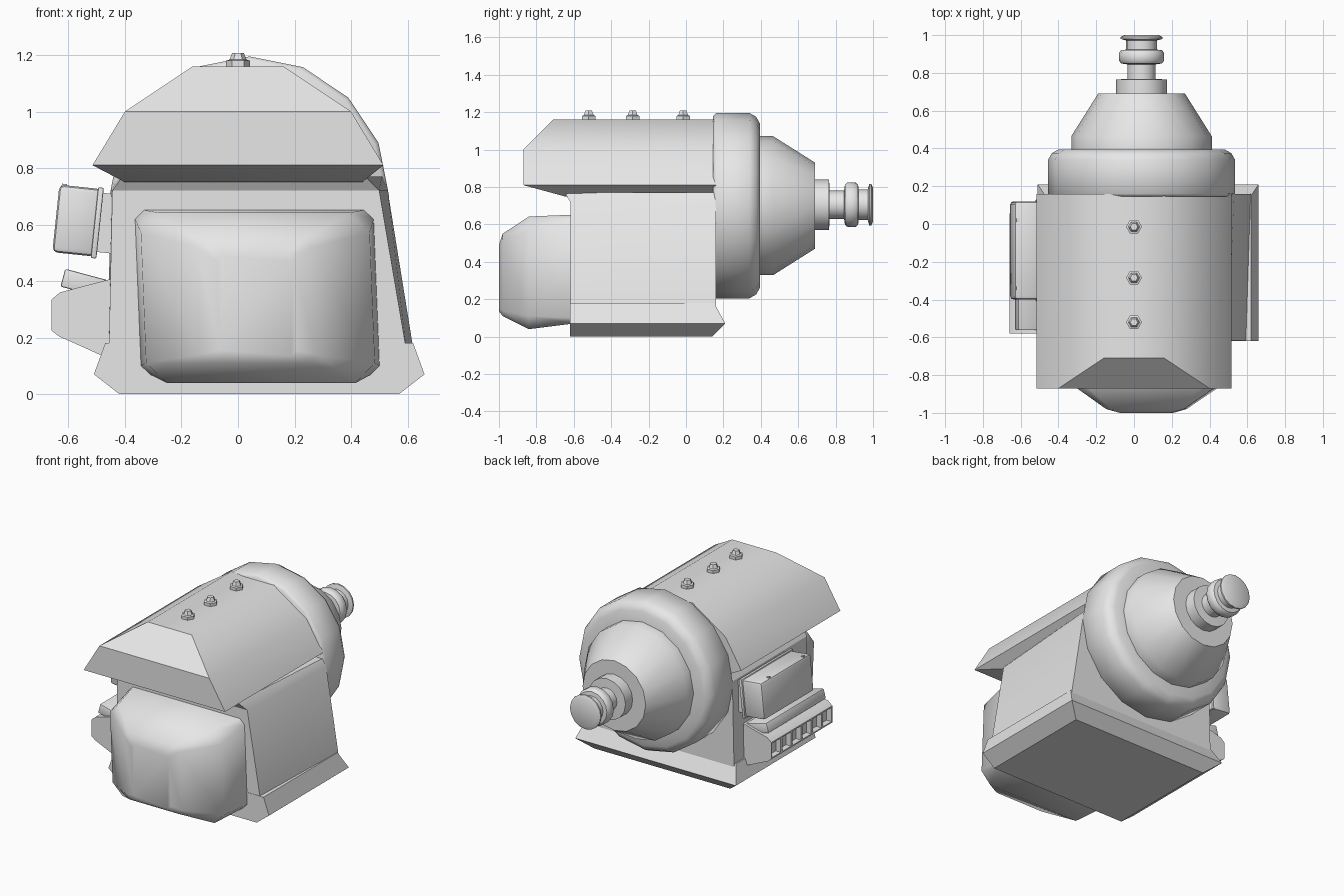
import bpy, bmesh, math
from math import sin, cos, pi, radians

if "Cube" in bpy.data.objects:
    bpy.data.objects.remove(bpy.data.objects["Cube"], do_unlink=True)

grey = bpy.data.materials.new("plain_grey")
grey.use_nodes = True
grey.diffuse_color = (0.8, 0.8, 0.8, 1)
grey.node_tree.nodes["Principled BSDF"].inputs["Base Color"].default_value = (0.8, 0.8, 0.8, 1)


def finish(name, bm, angle=35):
    bmesh.ops.recalc_face_normals(bm, faces=bm.faces)
    mesh = bpy.data.meshes.new(name)
    bm.to_mesh(mesh)
    bm.free()
    mesh.materials.append(grey)
    ob = bpy.data.objects.new(name, mesh)
    bpy.context.collection.objects.link(ob)
    bpy.ops.object.select_all(action='DESELECT')
    ob.select_set(True)
    bpy.context.view_layer.objects.active = ob
    bpy.ops.object.shade_smooth_by_angle(angle=radians(angle))
    return ob


def loft(rings):
    """Skin a list of matching point loops and cap both ends."""
    bm = bmesh.new()
    loops = [[bm.verts.new(p) for p in ring] for ring in rings]
    n = len(loops[0])
    for a, b in zip(loops, loops[1:]):
        for i in range(n):
            j = (i + 1) % n
            bm.faces.new((a[i], a[j], b[j], b[i]))
    bm.faces.new(loops[0])
    bm.faces.new(loops[-1])
    return bm


def slab(z, x0, x1, y0, y1, skew0=0, skew1=0):
    """Horizontal rectangle whose back corners may shift sideways."""
    return [(x0, y0, z), (x1, y0, z), (x1 + skew1, y1, z), (x0 + skew0, y1, z)]


def chamfered(y, x0, x1, z0, z1, c):
    """Upright rectangle with cut corners, leaning slightly with height."""
    pts = [(x0 + c, z0), (x1 - c, z0), (x1, z0 + c), (x1, z1 - c),
           (x1 - c, z1), (x0 + c, z1), (x0, z1 - c), (x0, z0 + c)]
    return [(x - 0.04 * (z - 0.35), y, z) for x, z in pts]


def lathe(name, profile, centre, axis, sides, angle=35):
    """Turn (height, radius) pairs about the y or z axis."""
    cx, cy, cz = centre
    rings = []
    for h, r in profile:
        ring = []
        for i in range(sides):
            u, v = r * cos(2 * pi * i / sides), r * sin(2 * pi * i / sides)
            ring.append((cx + u, cy + h, cz + v) if axis == 'y' else (cx + u, cy + v, cz + h))
        rings.append(ring)
    return finish(name, loft(rings), angle)


def box(name, centre, size, tilt, bevel):
    bm = bmesh.new()
    bmesh.ops.create_cube(bm, size=1)
    bmesh.ops.scale(bm, vec=size, verts=bm.verts)
    if bevel:
        bmesh.ops.bevel(bm, geom=bm.edges[:], offset=bevel, segments=2, profile=0.5, affect='EDGES')
    ob = finish(name, bm, 40)
    ob.location = centre
    ob.rotation_euler = (0, radians(tilt), 0)
    return ob


# Base plinth
finish("base", loft([slab(0, -0.42, 0.57, -0.62, 0.14),
                     slab(0.07, -0.51, 0.66, -0.62, 0.21),
                     slab(0.18, -0.47, 0.62, -0.62, 0.15)]), 25)

# Main body with sloping walls
finish("body", loft([slab(0.15, -0.457, 0.597, -0.618, 0.16, -0.005, 0.025),
                     slab(0.72, -0.445, 0.5, -0.618, 0.16, -0.005, 0.03),
                     slab(0.77, -0.41, 0.45, -0.65, 0.16, -0.01, 0.06)]), 30)

# Overhanging roof: under-rim, lower rim and sloped-front crown
half = [(0.515, 0.81), (0.4, 1.0), (0.16, 1.16)]
section = [(-x, z) for x, z in half] + [(x, z) for x, z in reversed(half)]
bm = loft([[(x, -0.71 if z > 1.1 else -0.87, z) for x, z in section],
           [(x, 0.16, z) for x, z in section]])
rim = [f for f in bm.faces if all(v.co.z < 0.9 for v in f.verts)]
under = bmesh.ops.extrude_face_region(bm, geom=rim)
bmesh.ops.delete(bm, geom=rim, context='FACES_ONLY')
for v in [g for g in under["geom"] if isinstance(g, bmesh.types.BMVert)]:
    v.co.z = 0.75
    v.co.x = 0.44 if v.co.x > 0 else -0.4
    if v.co.y < 0:
        v.co.y = -0.65
front = [f for f in bm.faces if len(f.verts) == 6 and f.calc_center_median().y < 0]
for f in front:
    # Split the front into an upright band and a sloping top
    corner = [v for v in f.verts if 0.9 < v.co.z < 1.1]
    bmesh.utils.face_split(f, corner[0], corner[1])
finish("roof", bm, 36)

# Bulging front box
finish("front_bulge", loft([chamfered(-0.60, -0.355, 0.492, 0.07, 0.652, 0.03),
                            chamfered(-0.84, -0.335, 0.475, 0.04, 0.642, 0.07),
                            chamfered(-0.98, -0.14, 0.27, 0.11, 0.55, 0.03),
                            chamfered(-1.0, -0.07, 0.2, 0.135, 0.49, 0.02)]), 50)

# Rear collar, cone and stepped nozzle
AXIS = (0.04, 0, 0.7)
lathe("rear_collar", [(0.145, 0.48), (0.16, 0.495), (0.34, 0.495), (0.375, 0.475),
                      (0.395, 0.44), (0.395, 0.3)], AXIS, 'y', 16, 50)
lathe("rear_cone", [(0.38, 0.372), (0.465, 0.372), (0.69, 0.23)], AXIS, 'y', 16)
lathe("nozzle", [(0.67, 0.135), (0.765, 0.135), (0.768, 0.075), (0.845, 0.075),
                 (0.85, 0.108), (0.865, 0.12), (0.905, 0.12), (0.92, 0.108),
                 (0.923, 0.082), (0.972, 0.082), (0.98, 0.112), (0.99, 0.112),
                 (1.0, 0.09)], (0.04, 0, 0.705), 'y', 16, 40)

# Roof studs
for i, y in enumerate((-0.52, -0.285, -0.015)):
    lathe("roof_stud_%d" % (i + 1), [(-0.01, 0.042), (0.02, 0.042), (0.024, 0.03), (0.048, 0.02)],
          (0, y, 1.16), 'z', 6, 30)

# Upper side box on its mount
box("upper_mount", (-0.465, -0.14, 0.605), (0.09, 0.48, 0.21), 6, 0)
box("upper_backplate", (-0.498, -0.14, 0.606), (0.02, 0.54, 0.252), 6, 0.005)
box("upper_box", (-0.57, -0.14, 0.614), (0.15, 0.52, 0.24), 6, 0.018)
for i, y in enumerate((-0.34, 0.02)):
    box("upper_rivet_%d" % (i + 1), (-0.615, y, 0.738), (0.018, 0.018, 0.012), 6, 0)

# Lower side vent housing with a row of six recesses
outline = [(-0.44, 0.14), (-0.49, 0.14), (-0.635, 0.205), (-0.66, 0.225),
           (-0.66, 0.335), (-0.63, 0.36), (-0.44, 0.41)]
SLOTS = 6
bm = loft([[(x, 0.055 - 0.635 * i / SLOTS, z) for x, z in outline] for i in range(SLOTS + 1)])
bmesh.ops.recalc_face_normals(bm, faces=bm.faces)
slots = [f for f in bm.faces if all(v.co.x < -0.655 for v in f.verts)]
bmesh.ops.inset_individual(bm, faces=slots, thickness=0.012)
bmesh.ops.inset_individual(bm, faces=slots, thickness=0.002, depth=-0.035)
finish("vent_housing", bm, 35)
box("vent_cover", (-0.545, -0.262, 0.392), (0.155, 0.6, 0.065), -15 + 30, 0.006)
